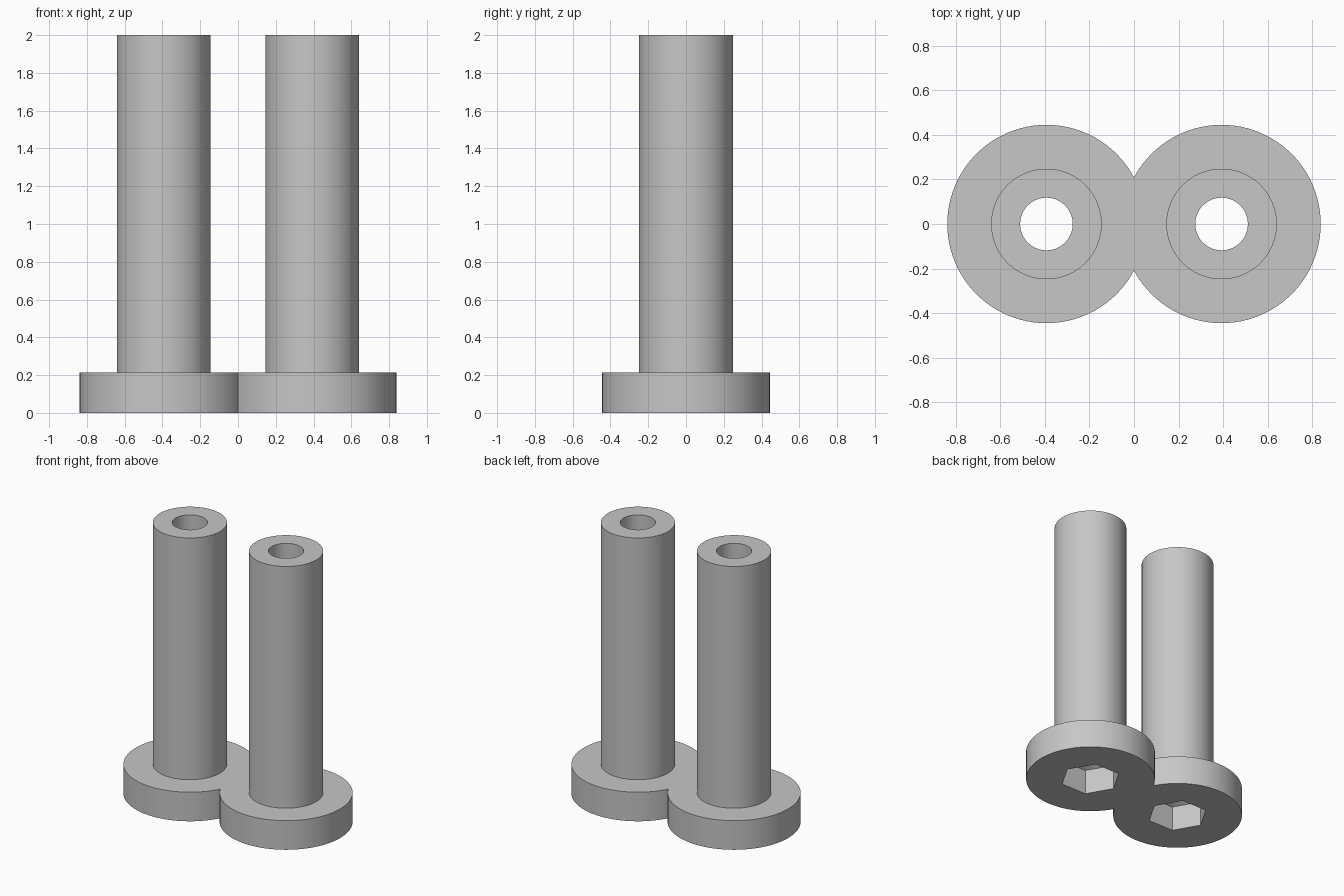
import bpy
import bmesh
from math import sin, cos, pi, radians

cube = bpy.data.objects.get("Cube")
if cube:
    bpy.data.objects.remove(cube, do_unlink=True)

SEGMENTS = 96
CENTRE_X = 0.393
FLANGE_R, SHAFT_R, BORE_R, HEX_R = 0.445, 0.248, 0.118, 0.207
FLANGE_TOP, SHAFT_TOP = 0.215, 2.0
SOCKET_TOP, CONE_TOP = 0.185, 0.215

# Light grey material
grey = bpy.data.materials.new("light_grey")
grey.use_nodes = True
colour = (0.57, 0.57, 0.57, 1)
grey.diffuse_color = colour
grey.node_tree.nodes["Principled BSDF"].inputs["Base Color"].default_value = colour


def circle(radius):
    return lambda angle: radius


def hexagon(radius):
    return lambda angle: radius * cos(pi / 6) / cos(angle % (pi / 3) - pi / 6)


def ring(bm, shape, z):
    """Loop of vertices around the post axis."""
    angles = [2 * pi * i / SEGMENTS for i in range(SEGMENTS)]
    return [bm.verts.new((CENTRE_X + shape(a) * cos(a), shape(a) * sin(a), z))
            for a in angles]


bm = bmesh.new()

# Closed section of one hollow post: flange, shaft, bore, hexagonal socket
section = [
    (hexagon(HEX_R), 0),
    (circle(FLANGE_R), 0),
    (circle(FLANGE_R), FLANGE_TOP),
    (circle(SHAFT_R), FLANGE_TOP),
    (circle(SHAFT_R), SHAFT_TOP),
    (circle(BORE_R), SHAFT_TOP),
    (circle(BORE_R), CONE_TOP),
    (hexagon(HEX_R), SOCKET_TOP),
]
rings = [ring(bm, shape, z) for shape, z in section]
for k, lower in enumerate(rings):
    upper = rings[(k + 1) % len(rings)]
    for i in range(SEGMENTS):
        j = (i + 1) % SEGMENTS
        bm.faces.new((lower[i], lower[j], upper[j], upper[i]))

# Trim the flange at the middle and mirror to join the pair
bmesh.ops.bisect_plane(bm, geom=bm.verts[:] + bm.edges[:] + bm.faces[:],
                       plane_co=(0, 0, 0), plane_no=(1, 0, 0), clear_inner=True)
bmesh.ops.mirror(bm, geom=bm.verts[:] + bm.edges[:] + bm.faces[:],
                 axis='X', merge_dist=0.0001)
bmesh.ops.remove_doubles(bm, verts=bm.verts[:], dist=0.0001)
bmesh.ops.recalc_face_normals(bm, faces=bm.faces[:])

mesh = bpy.data.meshes.new("joined_flanged_posts")
bm.to_mesh(mesh)
bm.free()
mesh.materials.append(grey)
posts = bpy.data.objects.new("joined_flanged_posts", mesh)
bpy.context.collection.objects.link(posts)

# Smooth round walls with crisp rims
bpy.ops.object.select_all(action='DESELECT')
posts.select_set(True)
bpy.context.view_layer.objects.active = posts
bpy.ops.object.shade_smooth_by_angle(angle=radians(20))
